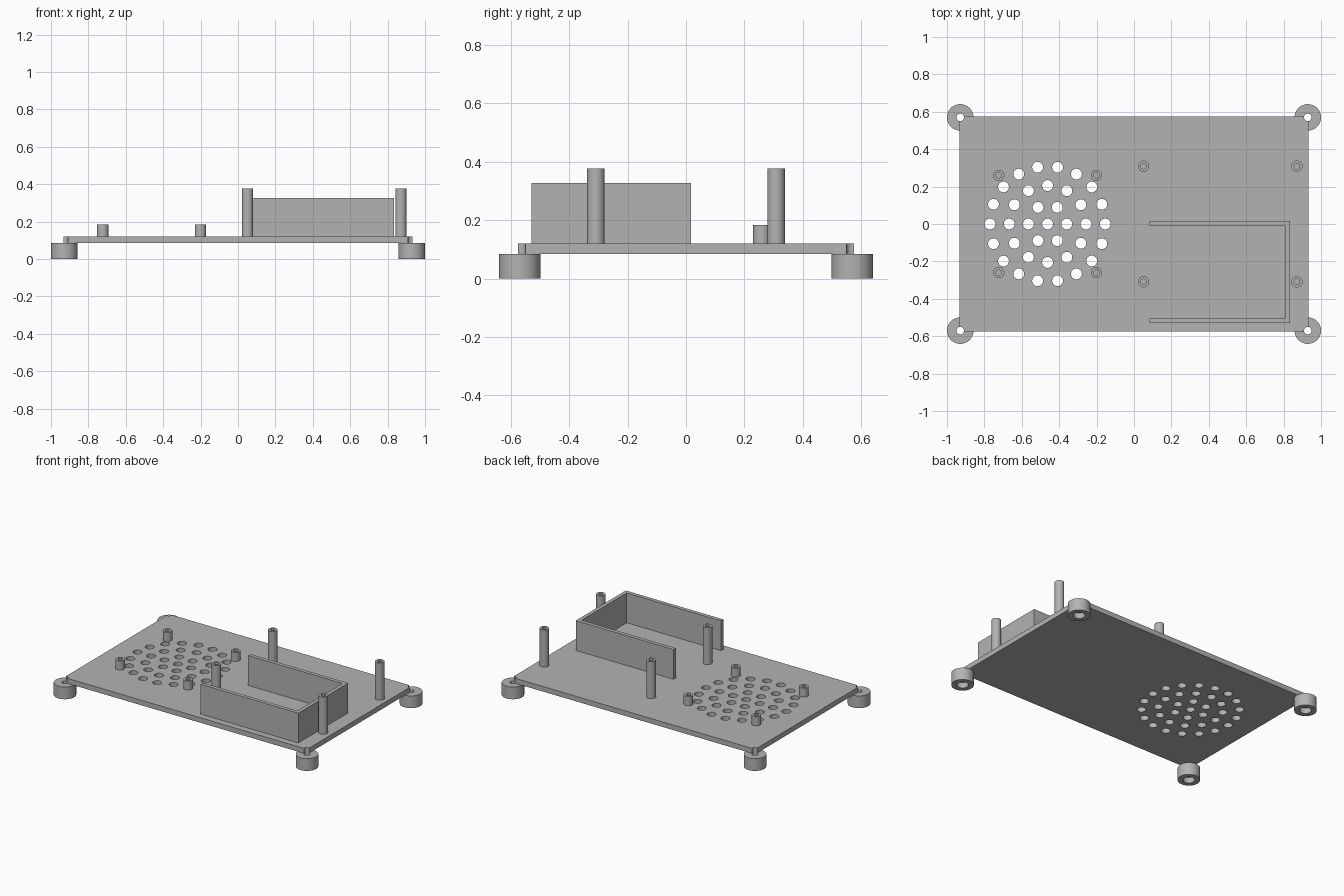
import bpy, bmesh, math

if "Cube" in bpy.data.objects:
    bpy.data.objects.remove(bpy.data.objects["Cube"])

grey = bpy.data.materials.new("plain_grey")
grey.diffuse_color = (0.45, 0.45, 0.45, 1)
grey.use_nodes = True
grey.node_tree.nodes["Principled BSDF"].inputs["Base Color"].default_value = grey.diffuse_color


def finish(name, bm, smooth=True):
    bmesh.ops.recalc_face_normals(bm, faces=bm.faces)
    me = bpy.data.meshes.new(name)
    bm.to_mesh(me)
    bm.free()
    me.materials.append(grey)
    ob = bpy.data.objects.new(name, me)
    bpy.context.collection.objects.link(ob)
    bpy.ops.object.select_all(action='DESELECT')
    ob.select_set(True)
    bpy.context.view_layer.objects.active = ob
    if smooth:
        bpy.ops.object.shade_smooth_by_angle(angle=math.radians(30))
    return ob


def lathe(name, x, y, profile, n=48):
    """Turn a closed (radius, height) profile into a ring-shaped solid."""
    bm = bmesh.new()
    rings = [[bm.verts.new((x + r * math.cos(2 * math.pi * i / n),
                            y + r * math.sin(2 * math.pi * i / n), z))
              for r, z in profile] for i in range(n)]
    m = len(profile)
    for i in range(n):
        a, b = rings[i], rings[(i + 1) % n]
        for j in range(m):
            k = (j + 1) % m
            bm.faces.new((a[j], a[k], b[k], b[j]))
    return finish(name, bm)


def prism(name, outline, z0, z1):
    bm = bmesh.new()
    face = bm.faces.new([bm.verts.new((x, y, z0)) for x, y in outline])
    top = bmesh.ops.extrude_face_region(bm, geom=[face])
    verts = [v for v in top["geom"] if isinstance(v, bmesh.types.BMVert)]
    bmesh.ops.translate(bm, verts=verts, vec=(0, 0, z1 - z0))
    return finish(name, bm, smooth=False)


Z0, Z1 = 0.085, 0.12          # base plate bottom and top
FX, FY = 0.929, 0.57          # foot centres
corners = [(sx, sy) for sx in (-1, 1) for sy in (-1, 1)]

# Base plate
W, D = 0.933, 0.575
plate = prism("base_plate", [(-W, -D), (W, -D), (W, D), (-W, D)], Z0, Z1)

# Cutter: round grille of concentric rings plus the corner screw holes
holes = [(-0.462, 0, 0.029)]
for ring in (1, 2, 3):
    for i in range(6 * ring):
        a = 2 * math.pi * i / (6 * ring)
        r = 0.1027 * ring
        holes.append((-0.462 + r * math.cos(a), r * math.sin(a), 0.029))
holes += [(sx * FX, sy * FY, 0.02) for sx, sy in corners]
bm = bmesh.new()
for x, y, r in holes:
    new = bmesh.ops.create_cone(bm, cap_ends=True, segments=32, radius1=r, radius2=r, depth=0.2)
    bmesh.ops.translate(bm, verts=new["verts"], vec=(x, y, 0.1))
cutter = finish("hole_cutter", bm)
cutter.hide_render = True

mod = plate.modifiers.new("holes", 'BOOLEAN')
mod.operation, mod.solver, mod.object = 'DIFFERENCE', 'EXACT', cutter
bpy.ops.object.select_all(action='DESELECT')
plate.select_set(True)
bpy.context.view_layer.objects.active = plate
bpy.ops.object.modifier_apply(modifier="holes")
bpy.ops.object.shade_smooth_by_angle(angle=math.radians(30))
bpy.data.objects.remove(cutter)

for sx, sy in corners:
    # Feet with a through hole and a counterbore below
    lathe("foot", sx * FX, sy * FY,
          [(0.02, Z0), (0.071, Z0), (0.071, 0), (0.037, 0), (0.037, 0.04), (0.02, 0.04)])
    # Tall and short hollow standoffs
    for name, cx, dx, dy, top in (("tall_standoff", 0.461, 0.41, 0.309, 0.377),
                                  ("short_standoff", -0.462, 0.261, 0.26, 0.183)):
        lathe(name, cx + sx * dx, sy * dy,
              [(0.015, Z1), (0.03, Z1), (0.03, top), (0.015, top)])

# Three-sided holder wall, open towards -x
xa, xb, ya, yb, t = 0.084, 0.834, -0.53, 0.017, 0.026
prism("holder_wall", [(xa, ya), (xb, ya), (xb, yb), (xa, yb), (xa, yb - t),
                      (xb - t, yb - t), (xb - t, ya + t), (xa, ya + t)], Z1, 0.327)
